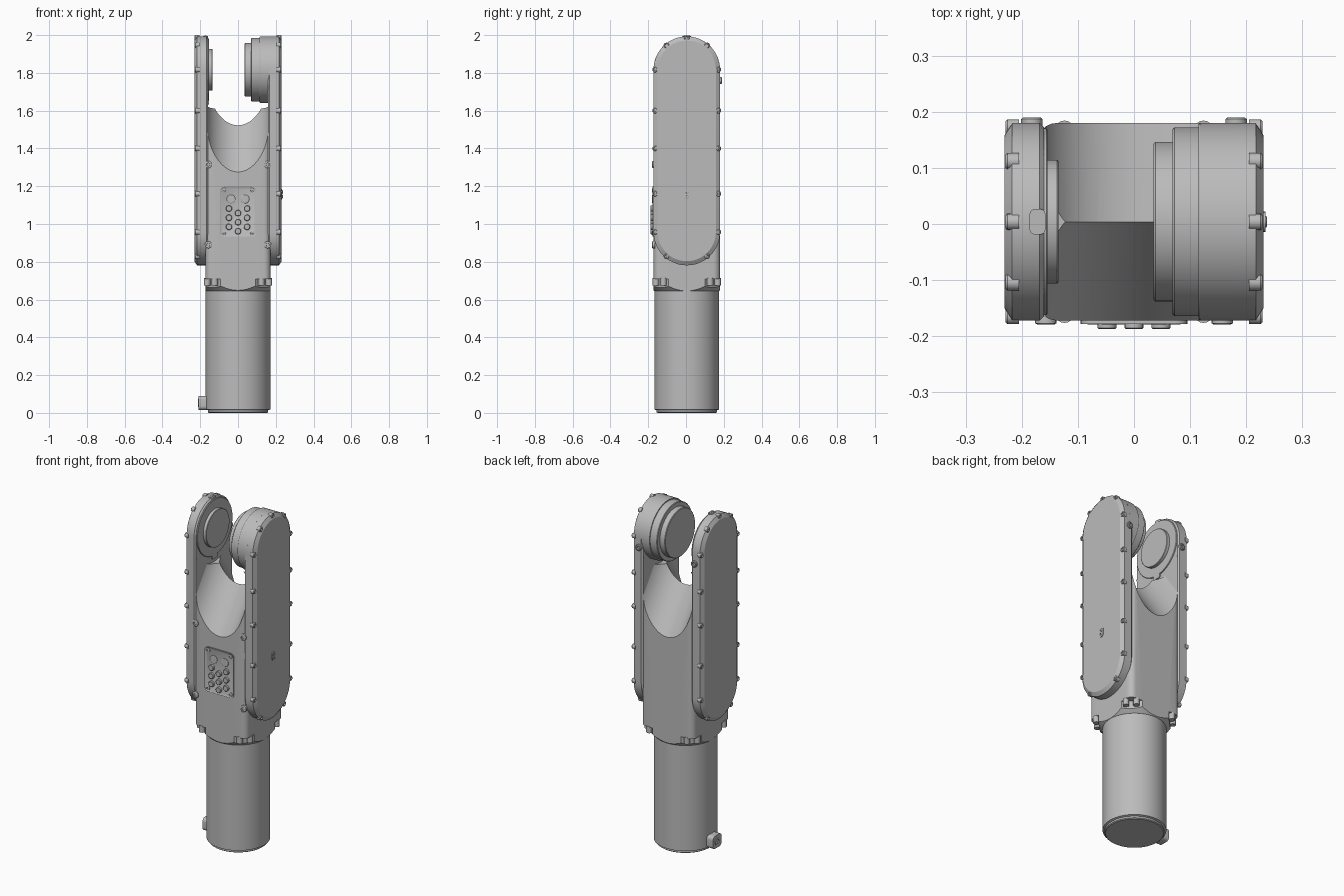
import bpy, bmesh
from math import sin, cos, pi, radians, sqrt
from mathutils import Matrix, Vector

if bpy.data.objects.get("Cube"):
    bpy.data.objects.remove(bpy.data.objects["Cube"], do_unlink=True)

grey = bpy.data.materials.new("machined grey")
grey.use_nodes = True
grey.diffuse_color = (0.5, 0.5, 0.5, 1)
grey.node_tree.nodes["Principled BSDF"].inputs["Base Color"].default_value = (0.5, 0.5, 0.5, 1)

YC = 0.004            # body centre line
HALF = 0.176          # half depth of the body
JOINT = Vector((0, YC, 1.817))
LOW = 0.957           # centre of the lower plate end


def finish(bm, name):
    bmesh.ops.recalc_face_normals(bm, faces=bm.faces)
    mesh = bpy.data.meshes.new(name)
    bm.to_mesh(mesh)
    bm.free()
    mesh.materials.append(grey)
    obj = bpy.data.objects.new(name, mesh)
    bpy.context.collection.objects.link(obj)
    smooth(mesh)
    return obj


def smooth(mesh):
    mesh.shade_smooth()
    mesh.set_sharp_from_angle(angle=radians(28))


def loft(bm, rings):
    """Skin a list of closed rings and cap both ends."""
    loops = [[bm.verts.new(p) for p in ring] for ring in rings]
    n = len(loops[0])
    for a, b in zip(loops, loops[1:]):
        for i in range(n):
            j = (i + 1) % n
            bm.faces.new((a[i], a[j], b[j], b[i]))
    bm.faces.new(loops[0][::-1])
    bm.faces.new(loops[-1])


def lathe(bm, profile, loc=(0, 0, 0), axis=(0, 0, 1), seg=64):
    """Turn (radius, distance) pairs about an axis."""
    turn = Vector(axis).to_track_quat("Z", "Y").to_matrix()
    loft(bm, [[Vector(loc) + turn @ Vector((r * cos(2 * pi * i / seg), r * sin(2 * pi * i / seg), t))
               for i in range(seg)] for r, t in profile])


def screw(bm, loc, axis, r, h):
    """Button head with a small chamfer and a sunken socket."""
    lathe(bm, [(r, -h), (r, h * 0.7), (r * 0.8, h), (r * 0.5, h), (r * 0.45, h * 0.3)], loc, axis, 16)


def box(bm, centre, size, axis=None, radius=0.0, turn=0.0):
    """Box whose edges along one axis may be rounded."""
    m = Matrix.Rotation(turn, 4, "Z") @ Matrix.Translation(centre) @ Matrix.Diagonal((*size, 1))
    verts = bmesh.ops.create_cube(bm, size=1, matrix=m)["verts"]
    if axis is not None:
        edges = {e for v in verts for e in v.link_edges
                 if abs((e.verts[0].co - e.verts[1].co).normalized()[axis]) > 0.99}
        bmesh.ops.bevel(bm, geom=list(edges), offset=radius, segments=6, profile=0.5, affect="EDGES")


def boolean(obj, cutter, operation):
    mod = obj.modifiers.new("cut", "BOOLEAN")
    mod.object, mod.operation, mod.solver = cutter, operation, "EXACT"
    bpy.context.view_layer.update()
    deps = bpy.context.evaluated_depsgraph_get()
    mesh = bpy.data.meshes.new_from_object(obj.evaluated_get(deps))
    obj.modifiers.clear()
    obj.data = mesh
    smooth(mesh)
    bpy.data.objects.remove(cutter, do_unlink=True)


def stadium(x, r, low, high, y=YC, n=24):
    """Upright slot outline lying in a plane of constant x."""
    return [Vector((x, y + r * cos(pi * (i / n + k)), z + r * sin(pi * (i / n + k))))
            for k, z in ((0, high), (1, low)) for i in range(n + 1)]


# Forearm tube with a bottom lip
bm = bmesh.new()
lathe(bm, [(0.155, 0), (0.16, 0.004), (0.16, 0.014), (0.171, 0.018), (0.171, 0.68)], (0, YC, 0), seg=96)
finish(bm, "forearm_tube")

# Cable knob near the foot
bm = bmesh.new()
box(bm, (-0.185, YC, 0.053), (0.046, 0.08, 0.075), 0, 0.02)
lathe(bm, [(0.022, 0), (0.022, 0.005), (0.012, 0.005), (0.01, 0.001)], (-0.207, YC, 0.053), (-1, 0, 0), 24)
finish(bm, "cable_knob")

# Central body: rounded block, coned at the neck
bm = bmesh.new()
box(bm, (0, YC, 1.185), (0.345, 2 * HALF, 1.13), 2, 0.035)
body = finish(bm, "central_body")
bm = bmesh.new()
lathe(bm, [(0.12, 0.63), (0.172, 0.645), (0.3, 0.773), (0.3, 1.8)], (0, YC, 0), seg=96)
boolean(body, finish(bm, "neck_cone"), "INTERSECT")

# Two slanted scoops meet in a ridge under the joint
slant = radians(54.5)
for side in (-1, 1):
    bm = bmesh.new()
    lathe(bm, [(0.171, -0.6), (0.171, 0.8)], JOINT, (0, side * cos(slant), -sin(slant)), 96)
    boolean(body, finish(bm, "scoop_cutter"), "DIFFERENCE")
bm = bmesh.new()
lathe(bm, [(0.205, -0.5), (0.205, 0.5)], JOINT, (1, 0, 0), 96)
boolean(body, finish(bm, "joint_clearance"), "DIFFERENCE")

# Corner notches at the neck and their clamp bolts
bm = bmesh.new()
bolts = bmesh.new()
for k in range(4):
    a = pi / 4 + k * pi / 2
    box(bm, (0.245, 0, 0.66), (0.11, 0.13, 0.1), turn=a)
    for t in (-0.028, 0.028):
        x, y = 0.203 * cos(a) - t * sin(a), 0.203 * sin(a) + t * cos(a)
        lathe(bolts, [(0.017, 0.675), (0.017, 0.715)], (x, y + YC, 0), seg=16)
bmesh.ops.translate(bm, verts=bm.verts, vec=(0, YC, 0))
boolean(body, finish(bm, "notch_cutter"), "DIFFERENCE")
finish(bolts, "clamp_bolts")

# Side plates with chamfered rims and perimeter screws
rim = [(90, JOINT.z)] + [(a, JOINT.z) for a in (50, 130)] + [(a, LOW) for a in (-50, -130)]
rim += [(a, z) for a in (0, 180) for z in (JOINT.z, 1.6, 1.4, 1.16, LOW)]
for side, name in ((1, "left"), (-1, "right")):
    bm = bmesh.new()
    loft(bm, [stadium(side * x, HALF - inset, LOW, JOINT.z) for x, inset in
              ((0.16, 0.008), (0.168, 0), (0.217, 0), (0.231, 0.022))])
    finish(bm, name + "_side_plate")
    bm = bmesh.new()
    for deg, z in rim:
        r = HALF - 0.008
        screw(bm, (side * 0.217, YC + r * cos(radians(deg)), z + r * sin(radians(deg))),
              (side, 0, 0), 0.0145, 0.012)
    finish(bm, name + "_rim_screws")

# Stepped drum on the left plate
bm = bmesh.new()
lathe(bm, [(HALF, -0.18), (HALF, -0.118), (0.174, -0.115), (0.168, -0.115), (0.168, -0.072),
           (0.165, -0.069), (0.142, -0.069), (0.142, -0.038), (0.139, -0.035)], JOINT, (-1, 0, 0), 96)
finish(bm, "joint_drum")

# Shallow bearing on the right plate
bm = bmesh.new()
lathe(bm, [(0.166, -0.17), (0.166, -0.156), (0.164, -0.154), (0.11, -0.154), (0.11, -0.137),
           (0.108, -0.135)], JOINT, (1, 0, 0), 96)
box(bm, (-0.158, YC, JOINT.z - 0.17), (0.008, 0.05, 0.03), 0, 0.01)
finish(bm, "joint_bearing")

# Oval cover on the left plate
bm = bmesh.new()
loft(bm, [stadium(0.229, 0.018, 1.147, 1.167, n=10), stadium(0.234, 0.018, 1.147, 1.167, n=10)])
for z in (1.145, 1.169):
    screw(bm, (0.233, YC, z), (1, 0, 0), 0.01, 0.004)
finish(bm, "oval_cover")

# Small cover on top of the right plate
bm = bmesh.new()
box(bm, (-0.172, YC, 1.99), (0.028, 0.045, 0.012), 2, 0.009)
for y in (-0.01, 0.01):
    lathe(bm, [(0.006, 1.99), (0.006, 1.998)], (-0.172, YC + y, 0), seg=12)
finish(bm, "top_cover")

# Housing screws, front and back
bm = bmesh.new()
for x in (-1, 1):
    for z in (0.89, 1.315):
        screw(bm, (x * 0.157, YC - HALF, z), (0, -1, 0), 0.019, 0.007)
    screw(bm, (x * 0.182, YC + HALF, 1.76), (0, 1, 0), 0.019, 0.01)
finish(bm, "housing_screws")

# Control panel with a raised rim
front = YC - HALF
bm = bmesh.new()
box(bm, (0, front, 1.065), (0.19, 0.012, 0.265), 1, 0.022)
face = min(bm.faces, key=lambda f: f.calc_center_median().y)
bmesh.ops.inset_region(bm, faces=[face], thickness=0.008, depth=0)
bmesh.ops.translate(bm, verts=face.verts, vec=(0, 0.004, 0))
for x in (-0.073, 0.073):
    for z in (0.953, 1.178):
        screw(bm, (x, front - 0.003, z), (0, -1, 0), 0.012, 0.004)
finish(bm, "control_panel")

# Two large keys and a staggered group of small keys
bm = bmesh.new()
for x in (-0.037, 0.037):
    lathe(bm, [(0.023, 0), (0.023, 0.005), (0.02, 0.007)], (x, front, 1.132), (0, -1, 0), 24)
keys = [(x, z) for x in (-0.048, 0.048) for z in (1.082, 1.033, 0.985)]
for x, z in keys + [(0, 1.058), (0, 1.01), (0, 0.962)]:
    lathe(bm, [(0.017, 0), (0.017, 0.013), (0.014, 0.0155)], (x, front, z), (0, -1, 0), 16)
finish(bm, "panel_keys")
